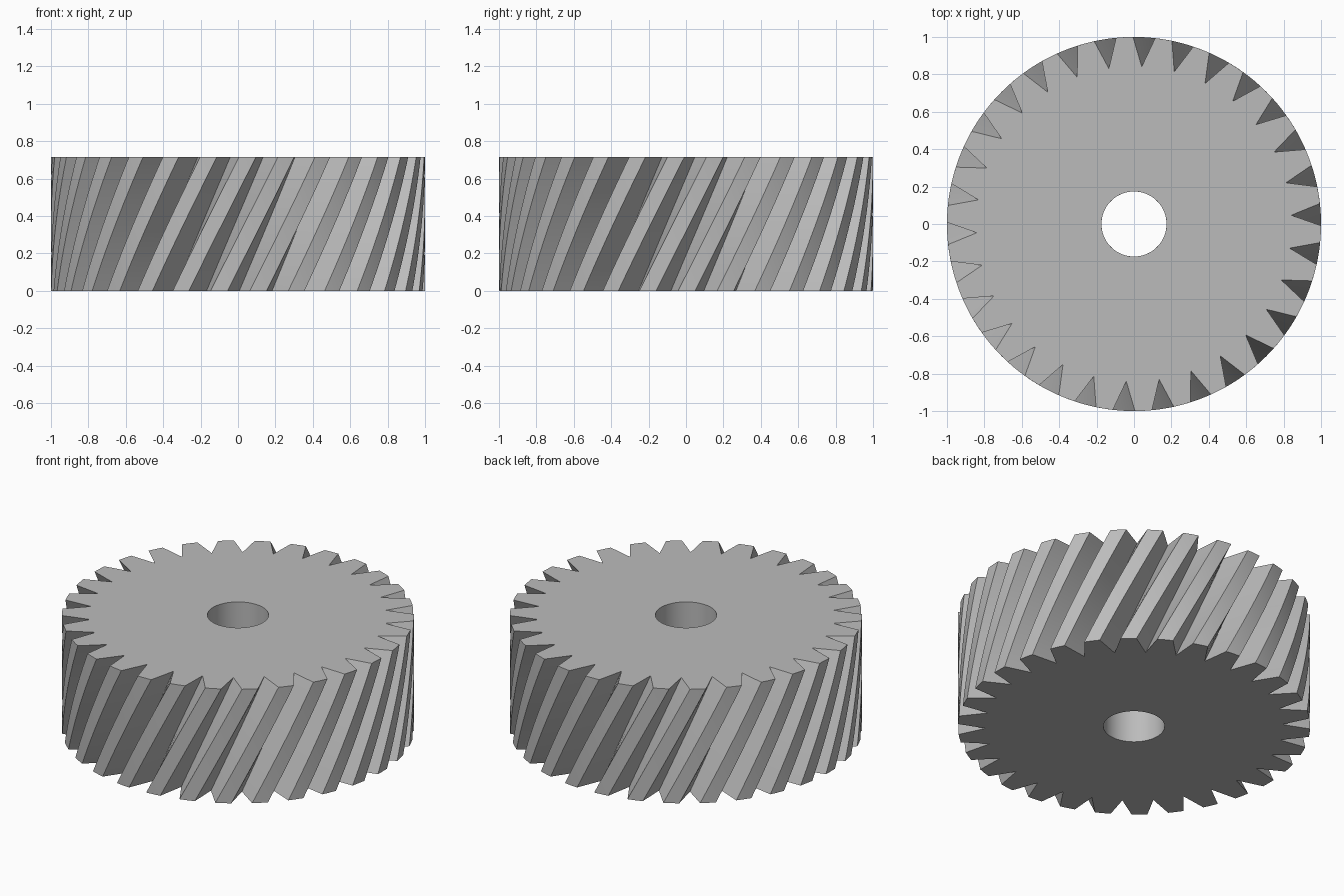
import bpy, bmesh
from math import cos, sin, radians

cube = bpy.data.objects.get("Cube")
if cube:
    bpy.data.objects.remove(cube, do_unlink=True)

TEETH = 30
HEIGHT = 0.715
TWIST = 20.7       # degrees from bottom to top
SLICES = 24
BORE = 0.174
# one tooth pitch as (angle, radius): groove edge, root, groove edge, land middle
PITCH = [(-0.5, 1.0), (3.2, 0.842), (6.3, 1.0), (8.9, 1.0)]

metal = bpy.data.materials.new("grey metal")
metal.use_nodes = True
grey = (0.5, 0.5, 0.5, 1)
metal.diffuse_color = grey
metal.node_tree.nodes["Principled BSDF"].inputs["Base Color"].default_value = grey

profile = [(a + k * 360 / TEETH, r) for k in range(TEETH) for a, r in PITCH]
count = len(profile)
bm = bmesh.new()


def ring(points, z, turn):
    return [bm.verts.new((r * cos(radians(a + turn)), r * sin(radians(a + turn)), z))
            for a, r in points]


def skin(lower, upper):
    for i in range(count):
        j = (i + 1) % count
        bm.faces.new((lower[i], lower[j], upper[j], upper[i]))


# twisted stack of outer tooth rings and inner bore rings
bore_points = [(a, BORE) for a, r in profile]
outer, inner = [], []
for s in range(SLICES + 1):
    t = s / SLICES
    turn = TWIST * (t - 1)
    outer.append(ring(profile, HEIGHT * t, turn))
    inner.append(ring(bore_points, HEIGHT * t, turn))

# tooth flanks and bore wall
for s in range(SLICES):
    skin(outer[s], outer[s + 1])
    skin(inner[s + 1], inner[s])

# top and bottom faces
skin(outer[-1], inner[-1])
skin(inner[0], outer[0])
bmesh.ops.recalc_face_normals(bm, faces=bm.faces)

mesh = bpy.data.meshes.new("helical_gear")
bm.to_mesh(mesh)
bm.free()
mesh.materials.append(metal)
gear = bpy.data.objects.new("helical_gear", mesh)
bpy.context.collection.objects.link(gear)

# smooth surfaces with sharp tooth edges
bpy.ops.object.select_all(action="DESELECT")
gear.select_set(True)
bpy.context.view_layer.objects.active = gear
bpy.ops.object.shade_smooth_by_angle(angle=radians(25))
